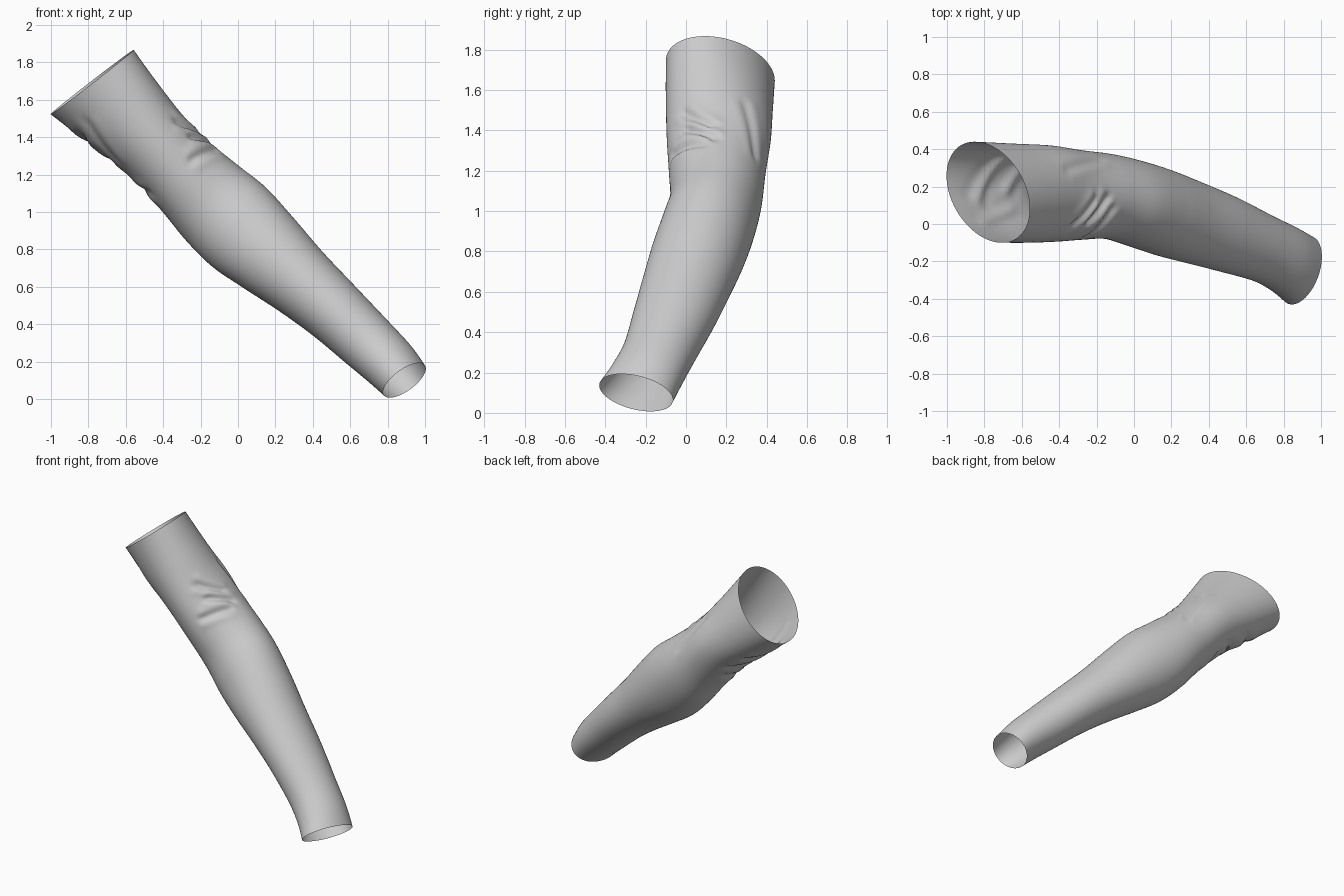
import bpy, bmesh, math
from mathutils import Vector

if "Cube" in bpy.data.objects:
    bpy.data.objects.remove(bpy.data.objects["Cube"])

# Grey cloth
cloth = bpy.data.materials.new("grey_cloth")
cloth.use_nodes = True
cloth.diffuse_color = (0.6, 0.6, 0.6, 1)
cloth.node_tree.nodes["Principled BSDF"].inputs["Base Color"].default_value = (0.6, 0.6, 0.6, 1)

# Cross-sections from shoulder to wrist:
# upper x, upper z, lower x, lower z, front y, back y, lean in x, lean in z
SECTIONS = [
    (-0.57, 1.86, -0.99, 1.53, -0.10, 0.44, -0.27, -0.18),
    (-0.42, 1.67, -0.80, 1.37, -0.10, 0.43, -0.15, -0.08),
    (-0.28, 1.50, -0.60, 1.21, -0.095, 0.42, -0.05, 0.0),
    (-0.16, 1.38, -0.42, 1.02, -0.085, 0.395, 0.0, 0.0),
    (0.00, 1.25, -0.28, 0.85, -0.08, 0.375, 0.03, -0.03),
    (0.15, 1.13, -0.14, 0.71, -0.12, 0.34, 0.06, -0.05),
    (0.30, 0.965, 0.02, 0.60, -0.17, 0.29, 0.08, -0.07),
    (0.45, 0.79, 0.22, 0.47, -0.215, 0.22, 0.1, -0.08),
    (0.62, 0.61, 0.40, 0.34, -0.26, 0.145, 0.1, -0.08),
    (0.80, 0.42, 0.58, 0.19, -0.31, 0.05, 0.13, -0.1),
    (0.92, 0.29, 0.70, 0.09, -0.37, -0.015, 0.2, -0.15),
    (0.995, 0.185, 0.785, 0.015, -0.43, -0.065, 0.25, -0.2),
]

# Creases: start section, start angle, end section, end angle, depth
# (angle 0 is the upper side, 90 the back, 180 the underside)
CREASES = [
    (1.9, -40, 2.6, -9, 0.016),
    (2.5, -37, 3.1, -5, 0.018),
    (2.95, -65, 3.3, -19, 0.014),
    (1.7, 30, 3.2, 52, 0.008),
    (0.8, 185, 1.3, 140, 0.012),
    (1.6, 175, 2.0, 140, 0.012),
    (2.6, 200, 2.4, 155, 0.01),
    (0.7, 215, 1.6, 200, 0.008),
]
STEPS, SIDES = 14, 96


def section_at(t):
    """Smoothly blend the sections (Catmull-Rom)."""
    i = min(int(t), len(SECTIONS) - 2)
    f = t - i
    a, b, c, d = (SECTIONS[max(0, min(len(SECTIONS) - 1, i + k))] for k in (-1, 0, 1, 2))
    return [q + 0.5 * f * (r - p + f * (2 * p - 5 * q + 4 * r - s + f * (3 * (q - r) + s - p)))
            for p, q, r, s in zip(a, b, c, d)]


def crease_offset(t, angle):
    """Groove with a raised lip along each crease."""
    total, width = 0, 0.11
    for t0, a0, t1, a1, depth in CREASES:
        start = Vector((t0, math.radians(a0) * 1.2))
        run = Vector((t1, math.radians(a1) * 1.2)) - start
        middle = math.radians((a0 + a1) / 2)
        turn = (angle - middle + math.pi) % math.tau - math.pi
        rel = Vector((t, (turn + middle) * 1.2)) - start
        along = rel.dot(run) / run.length_squared
        across = (run.x * rel.y - run.y * rel.x) / run.length
        past = max(0, -along, along - 1) * run.length
        fade = math.exp(-(past / 0.15) ** 2)
        groove = math.exp(-(across / width) ** 2)
        lip = math.exp(-((abs(across) - 2 * width) / (1.3 * width)) ** 2)
        total += depth * fade * (0.4 * lip - groove)
    return total


def sleeve_point(t, angle):
    ux, uz, lx, lz, front, back, lean_x, lean_z = section_at(t)
    centre = Vector(((ux + lx) / 2, (front + back) / 2, (uz + lz) / 2))
    up = Vector(((ux - lx) / 2, 0, (uz - lz) / 2))
    side = Vector((lean_x, 1, lean_z)) * (back - front) / 2
    spoke = up * math.cos(angle) + side * math.sin(angle)
    return centre + spoke + spoke.normalized() * crease_offset(t, angle)


# Open sleeve skinned from rings
bm = bmesh.new()
rings = []
for r in range((len(SECTIONS) - 1) * STEPS + 1):
    rings.append([bm.verts.new(sleeve_point(r / STEPS, math.tau * k / SIDES)) for k in range(SIDES)])
for near, far in zip(rings, rings[1:]):
    for k in range(SIDES):
        n = (k + 1) % SIDES
        bm.faces.new((near[k], near[n], far[n], far[k])).smooth = True
# Make sure the outer side faces out
bm.normal_update()
bm.faces.ensure_lookup_table()
first = bm.faces[0]
middle = sum((v.co for v in rings[0]), Vector()) / SIDES
if first.normal.dot(first.calc_center_median() - middle) < 0:
    bmesh.ops.reverse_faces(bm, faces=bm.faces)
mesh = bpy.data.meshes.new("sleeve")
bm.to_mesh(mesh)
bm.free()
mesh.materials.append(cloth)
sleeve = bpy.data.objects.new("sleeve", mesh)
bpy.context.collection.objects.link(sleeve)
